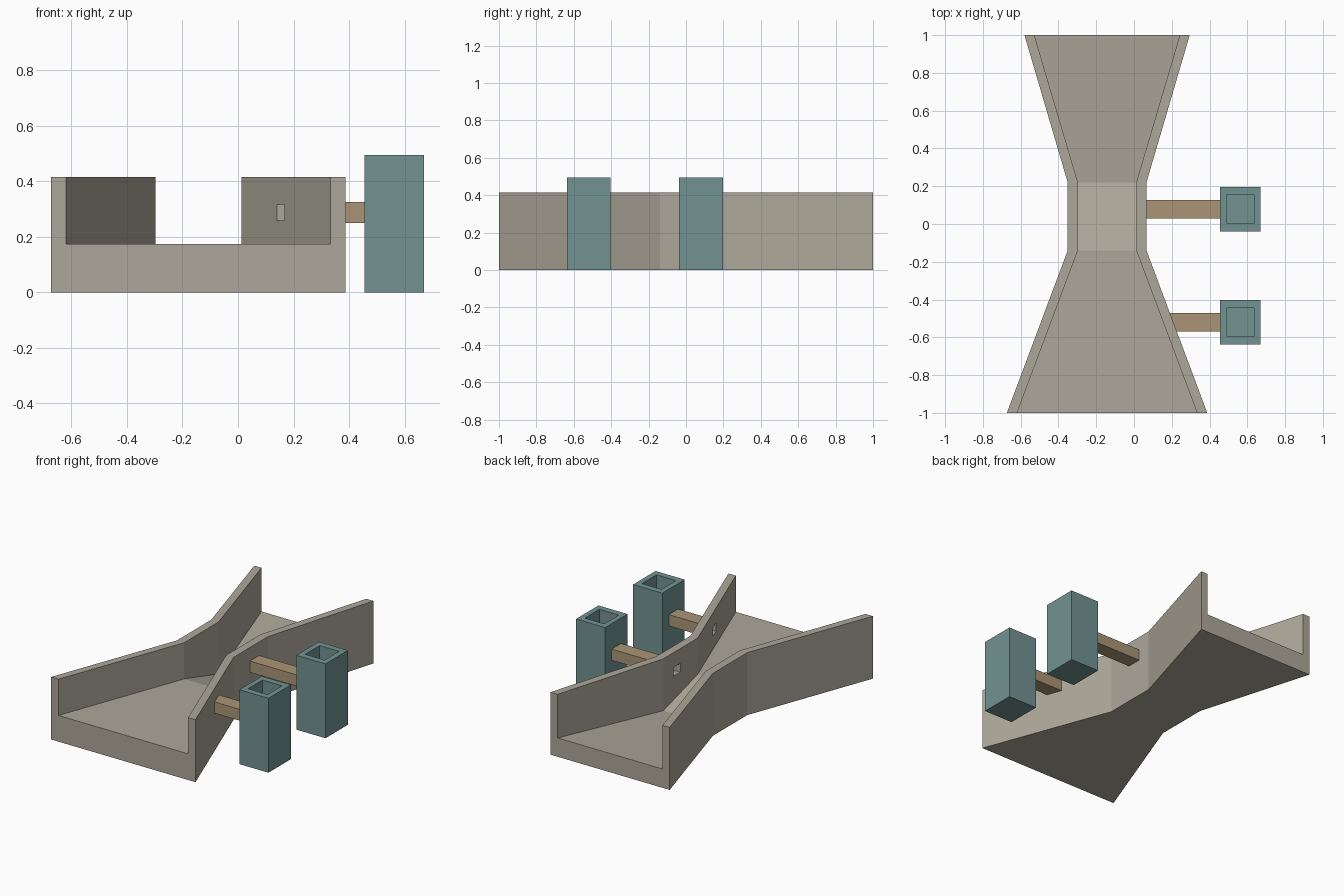
import bpy, bmesh

if "Cube" in bpy.data.objects:
    bpy.data.objects.remove(bpy.data.objects["Cube"])

CX = -0.1425                      # flume centre line
# y, outer half width, inner half width, floor height
STATIONS = [(-1.0, 0.5305, 0.4765, 0.174),
            (-0.14, 0.2085, 0.1545, 0.174),
            (0.22, 0.2085, 0.1545, 0.07),
            (1.0, 0.4375, 0.385, 0.125)]
WALL_TOP = 0.415
WELL_X, WELL_TOP = 0.563, 0.494
PIPE_Z = 0.2875


def material(name, rgb):
    m = bpy.data.materials.new(name)
    m.diffuse_color = (*rgb, 1)
    m.use_nodes = True
    m.node_tree.nodes["Principled BSDF"].inputs["Base Color"].default_value = m.diffuse_color
    return m


def loft(name, rings, mat=None, closed=False):
    """Skin matching rings; cap the ends unless the loop closes on itself."""
    bm = bmesh.new()
    loops = [[bm.verts.new(p) for p in ring] for ring in rings]
    pairs = list(zip(loops, loops[1:]))
    if closed:
        pairs.append((loops[-1], loops[0]))
    for a, b in pairs:
        for i in range(len(a)):
            j = (i + 1) % len(a)
            bm.faces.new((a[i], a[j], b[j], b[i]))
    if not closed:
        bm.faces.new(loops[0])
        bm.faces.new(loops[-1])
    bmesh.ops.recalc_face_normals(bm, faces=bm.faces)
    mesh = bpy.data.meshes.new(name)
    bm.to_mesh(mesh)
    bm.free()
    ob = bpy.data.objects.new(name, mesh)
    bpy.context.collection.objects.link(ob)
    if mat:
        mesh.materials.append(mat)
    return ob


def rect_xy(cx, cy, hx, hy, z):
    return [(cx + sx * hx, cy + sy * hy, z)
            for sx, sy in ((-1, -1), (1, -1), (1, 1), (-1, 1))]


def rect_yz(x, cy, hy, hz):
    return [(x, cy + sy * hy, PIPE_Z + sz * hz)
            for sy, sz in ((-1, -1), (1, -1), (1, 1), (-1, 1))]


def cut(ob, cutter):
    mod = ob.modifiers.new("bore", 'BOOLEAN')
    mod.operation = 'DIFFERENCE'
    mod.solver = 'EXACT'
    mod.object = cutter


concrete = material("concrete", (0.42, 0.39, 0.32))
teal = material("well_teal", (0.17, 0.29, 0.29))
brown = material("pipe_brown", (0.40, 0.30, 0.18))

# Flume: U-shaped channel, narrowing to a sloped throat and widening again
rings = []
for y, o, i, f in STATIONS:
    half = [(o, 0), (o, WALL_TOP), (i, WALL_TOP), (i, f)]
    profile = half + [(-x, z) for x, z in reversed(half)]
    rings.append([(CX + x, y, z) for x, z in profile])
flume = loft("flume_channel", rings, concrete)

# Stilling wells with hollow connecting pipes
for label, y, pipe_start, bore_start in (("throat", 0.079, 0.04, -0.05),
                                         ("inlet", -0.52, 0.18, 0.08)):
    bore = loft(label + "_bore_cutter",
                [rect_yz(bore_start, y, 0.036, 0.029),
                 rect_yz(0.53, y, 0.036, 0.029)])
    bore.hide_render = True
    bore.hide_viewport = True

    well = loft(label + "_stilling_well",
                [rect_xy(WELL_X, y, 0.107, 0.1175, 0),
                 rect_xy(WELL_X, y, 0.107, 0.1175, WELL_TOP),
                 rect_xy(WELL_X, y, 0.0715, 0.076, WELL_TOP),
                 rect_xy(WELL_X, y, 0.0715, 0.076, 0.04)], teal)

    loft(label + "_pipe",
         [rect_yz(pipe_start, y, 0.049, 0.0375),
          rect_yz(0.46, y, 0.049, 0.0375),
          rect_yz(0.46, y, 0.036, 0.029),
          rect_yz(pipe_start, y, 0.036, 0.029)], brown, closed=True)

    cut(flume, bore)
    cut(well, bore)
